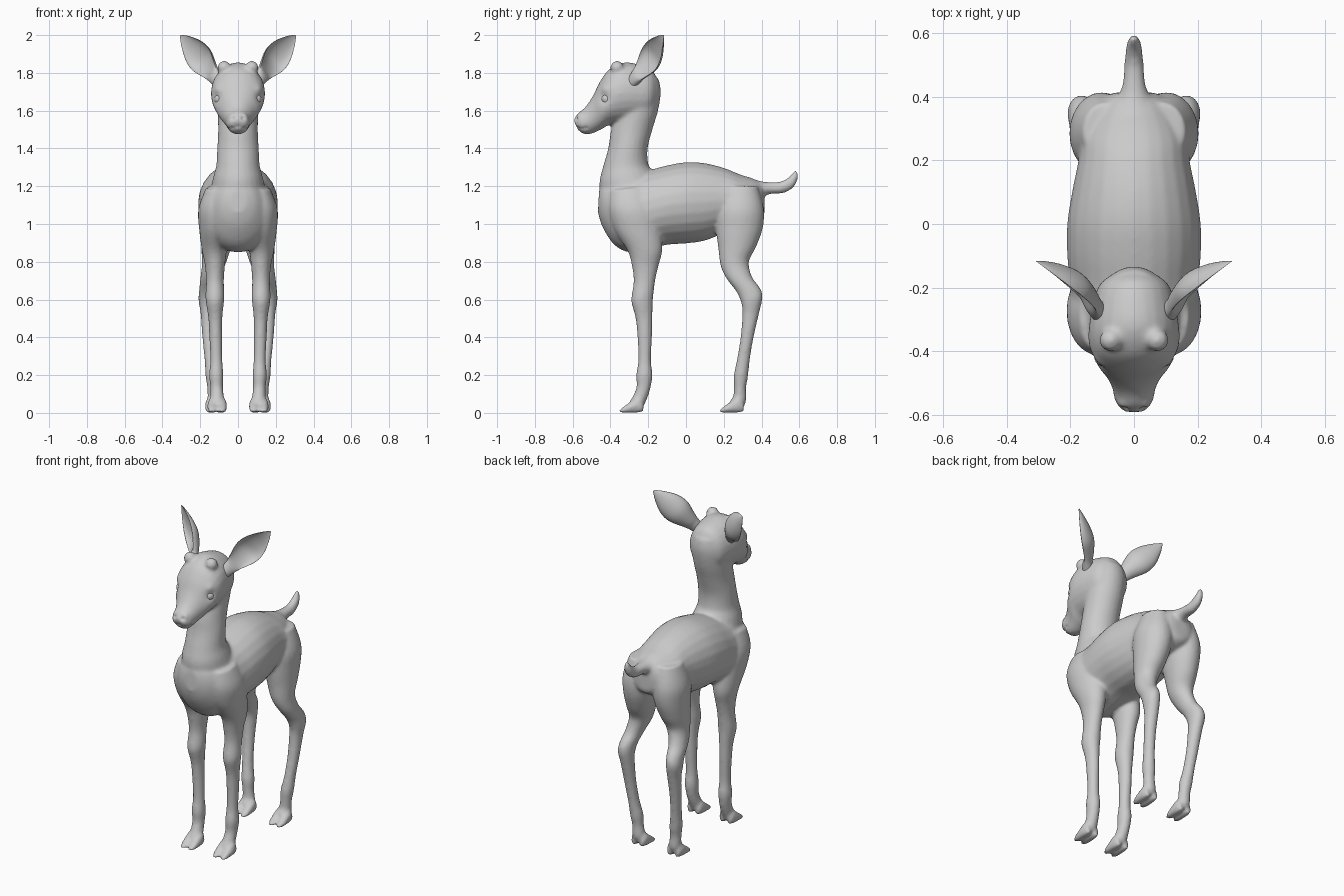
import bpy, bmesh, math
from mathutils import Vector

RING = 24


def spline(rows, steps=4):
    """Catmull-Rom resampling of rows of numbers."""
    out, n = [], len(rows)
    for i in range(n - 1):
        p = [rows[max(i - 1, 0)], rows[i], rows[i + 1], rows[min(i + 2, n - 1)]]
        for k in range(steps):
            t = k / steps
            out.append([0.5 * (2 * b + (c - a) * t + (2 * a - 5 * b + 4 * c - d) * t * t
                               + (3 * b - a - 3 * c + d) * t ** 3) for a, b, c, d in zip(*p)])
    return out + [list(rows[-1])]


def skin(name, rings):
    """Closed tube through a list of point rings."""
    bm = bmesh.new()
    vs = [[bm.verts.new(p) for p in r] for r in rings]
    n = len(vs[0])
    for a, b in zip(vs, vs[1:]):
        for i in range(n):
            j = (i + 1) % n
            bm.faces.new((a[i], a[j], b[j], b[i]))
    bm.faces.new(vs[0][::-1])
    bm.faces.new(vs[-1])
    bmesh.ops.recalc_face_normals(bm, faces=bm.faces)
    me = bpy.data.meshes.new(name)
    bm.to_mesh(me)
    bm.free()
    ob = bpy.data.objects.new(name, me)
    bpy.context.collection.objects.link(ob)
    return ob


def loft(name, rows, side=1, dx=0, dy=0):
    """Rows: two side-outline points (y, z, y, z), half width, x centre."""
    rings = []
    for ya, za, yb, zb, rx, xc in spline([r if len(r) == 6 else (*r, 0) for r in rows]):
        ring = []
        for i in range(RING):
            c, s = math.cos(2 * math.pi * i / RING), math.sin(2 * math.pi * i / RING)
            ring.append((side * (xc + dx + rx * s), dy + (ya + yb) / 2 + (ya - yb) / 2 * c,
                         max(0, (za + zb) / 2 + (za - zb) / 2 * c)))
        rings.append(ring)
    return skin(name, rings)


trunk = [(.415, 1.17, .415, 1.08, .04), (.385, 1.225, .40, 1.02, .10), (.28, 1.265, .28, .97, .165),
         (.2, 1.297, .2, .95, .175), (.1, 1.322, .1, .912, .195), (0, 1.327, 0, .897, .21),
         (-.1, 1.31, -.1, .89, .21), (-.2, 1.285, -.2, .865, .20), (-.3, 1.27, -.3, .85, .19),
         (-.38, 1.26, -.38, .89, .155), (-.435, 1.23, -.44, .98, .10), (-.46, 1.18, -.466, 1.06, .045)]
neck = [(-.45, 1.12, -.12, 1.2, .15), (-.458, 1.22, -.18, 1.285, .13), (-.44, 1.3, -.2, 1.32, .115),
        (-.412, 1.4, -.203, 1.4, .11), (-.40, 1.48, -.178, 1.5, .105), (-.38, 1.56, -.148, 1.6, .107),
        (-.36, 1.64, -.133, 1.7, .11), (-.34, 1.72, -.145, 1.77, .10)]
head = [(-.145, 1.75, -.15, 1.62, .05), (-.18, 1.815, -.2, 1.56, .108), (-.25, 1.845, -.28, 1.54, .132),
        (-.33, 1.855, -.36, 1.53, .143), (-.405, 1.82, -.41, 1.523, .137), (-.455, 1.755, -.44, 1.505, .115),
        (-.492, 1.68, -.47, 1.49, .086), (-.532, 1.62, -.5, 1.478, .068), (-.57, 1.588, -.54, 1.476, .06),
        (-.594, 1.555, -.58, 1.505, .036)]
tail = [(.33, 1.25, .36, 1.12, .08), (.39, 1.228, .39, 1.13, .055), (.44, 1.222, .44, 1.158, .036),
        (.5, 1.225, .515, 1.163, .03), (.54, 1.245, .57, 1.195, .025), (.562, 1.268, .592, 1.24, .018),
        (.578, 1.288, .59, 1.28, .008)]
front_leg = [(-.40, 1.18, -.2, 1.2, .06, .11), (-.41, 1.08, -.15, 1.08, .09, .12),
             (-.38, .97, -.13, .96, .085, .12), (-.31, .86, -.125, .86, .066, .125),
             (-.287, .78, -.145, .78, .053, .122), (-.277, .7, -.163, .7, .047, .122),
             (-.288, .62, -.173, .62, .05, .122), (-.288, .58, -.176, .58, .047, .122),
             (-.267, .5, -.178, .5, .037, .12), (-.257, .4, -.18, .4, .034, .118),
             (-.253, .28, -.185, .28, .032, .115), (-.264, .2, -.178, .2, .038, .115),
             (-.262, .14, -.188, .13, .034, .113), (-.28, .09, -.212, .06, .036, .11),
             (-.3, .06, -.235, .02, .036, .11)]
hind_leg = [(.2, 1.2, .38, 1.2, .07, .09), (.16, 1.08, .412, 1.08, .10, .10),
            (.157, .98, .407, .98, .095, .105), (.17, .88, .372, .88, .08, .115),
            (.183, .78, .333, .8, .063, .128), (.215, .71, .35, .72, .051, .148),
            (.268, .64, .393, .66, .046, .16), (.293, .58, .405, .61, .044, .165),
            (.298, .52, .388, .53, .038, .16), (.289, .4, .358, .4, .034, .155),
            (.269, .28, .338, .28, .032, .145), (.253, .2, .328, .19, .037, .135),
            (.253, .14, .318, .13, .033, .13), (.25, .09, .318, .06, .036, .125),
            (.23, .06, .295, .02, .036, .122)]
toe = [(-.225, .05, -.225, .008, .014), (-.25, .085, -.25, 0, .024), (-.29, .062, -.29, 0, .026),
       (-.332, .032, -.332, 0, .022), (-.354, .014, -.354, .003, .01)]

# Body parts, merged into one skin
parts = [loft("body", trunk), loft("neck", neck), loft("head", head), loft("tail", tail)]
for s in (1, -1):
    parts += [loft("front_leg", front_leg, s), loft("hind_leg", hind_leg, s)]
    for d in (-.026, .026):
        parts += [loft("toe", toe, s, .11 + d), loft("toe", toe, s, .122 + d, .53)]
    # Horn buds
    bpy.ops.mesh.primitive_uv_sphere_add(segments=16, ring_count=10, radius=.036,
                                         location=(s * .073, -.365, 1.828))
    parts.append(bpy.context.object)
bpy.ops.object.select_all(action='DESELECT')
for p in parts:
    p.select_set(True)
body = parts[0]
bpy.context.view_layer.objects.active = body
bpy.ops.object.join()
body.name = "body"
rm = body.modifiers.new("merge", 'REMESH')
rm.mode, rm.voxel_size = 'VOXEL', .0095
sm = body.modifiers.new("soften", 'SMOOTH')
sm.factor, sm.iterations = .5, 6
for m in ("merge", "soften"):
    bpy.ops.object.modifier_apply(modifier=m)

# Face details: (x, y, z, radius, push along normal)
dents = [(.122, -.437, 1.668, .035, -.012), (.115, -.44, 1.715, .024, .007),
         (.03, -.585, 1.562, .011, -.012), (.04, -.57, 1.575, .016, .006),
         (.03, -.572, 1.508, .010, -.007), (.045, -.55, 1.506, .009, -.007),
         (.055, -.53, 1.508, .009, -.007), (.008, -.585, 1.512, .011, -.007)]
moves = []
for v in body.data.vertices:
    if v.co.z < 1.4:
        continue
    push = 0
    for x, y, z, r, a in dents:
        d = (Vector((abs(v.co.x), v.co.y, v.co.z)) - Vector((x, y, z))).length
        push += a * math.exp(-(d / r) ** 2)
    moves.append((v, v.co + v.normal * push))
for v, co in moves:
    v.co = co
body.data.update()
bpy.ops.object.shade_smooth()

# Cupped ears and eyes
ear_rows = [(-.12, .03, .03, -.03), (.08, .04, .036, -.02), (.22, .054, .05, .012), (.45, .08, .062, .046),
            (.66, .073, .048, .034), (.86, .04, .024, .012), (.96, .017, .010, .003), (1.01, .004, .003, 0)]
base, tip = Vector((.115, -.275, 1.765)), Vector((.304, -.12, 1.997))
axis = (tip - base).normalized()
face = Vector((.6, -.75, .02))
face = (face - axis * face.dot(axis)).normalized()
wide = axis.cross(face)
for s, side in ((1, "left"), (-1, "right")):
    rings = []
    for t, hw, outer, inner in spline(ear_rows):
        c = base.lerp(tip, t)
        ring = []
        for i in range(RING):
            a = 2 * math.pi * i / RING
            depth = outer if i <= RING // 2 else -inner
            p = c + wide * hw * math.cos(a) - face * depth * math.sin(a)
            ring.append((s * p.x, p.y, p.z))
        rings.append(ring)
    ear = skin("ear_" + side, rings)
    ear.data.shade_smooth()
    ear.modifiers.new("subdivide", 'SUBSURF').levels = 1

    hit, co, normal, _ = body.closest_point_on_mesh(Vector((s * .122, -.437, 1.667)))
    bpy.ops.mesh.primitive_uv_sphere_add(segments=24, ring_count=16, radius=.03, location=co - normal * .021)
    eye = bpy.context.object
    eye.name = "eye_" + side
    bpy.ops.object.shade_smooth()
